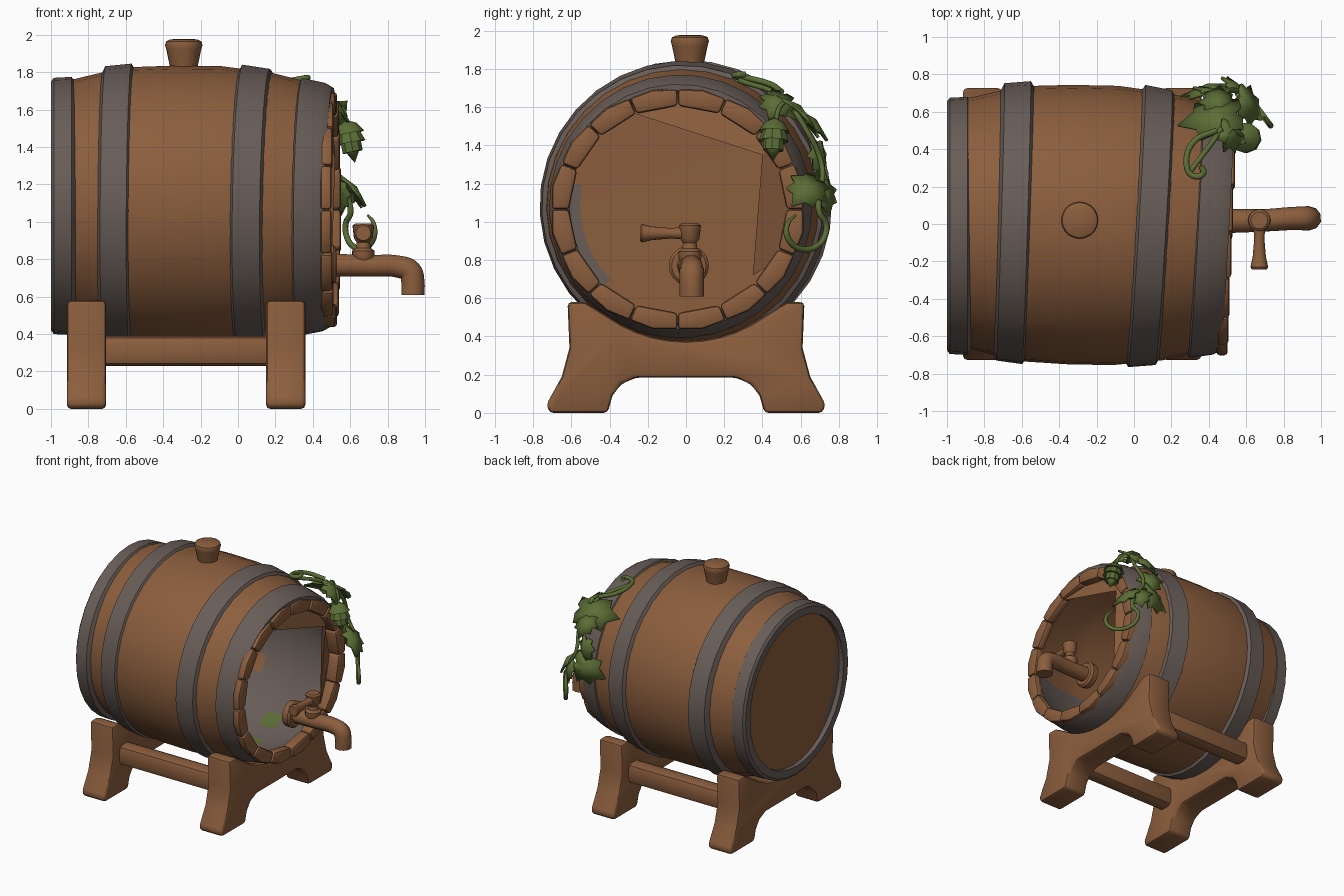
import bpy, bmesh, math
from mathutils import Vector, Matrix

if "Cube" in bpy.data.objects:
    bpy.data.objects.remove(bpy.data.objects["Cube"])


def material(name, rgb):
    m = bpy.data.materials.new(name)
    m.use_nodes = True
    m.diffuse_color = (*rgb, 1)
    bsdf = m.node_tree.nodes["Principled BSDF"]
    bsdf.inputs["Base Color"].default_value = (*rgb, 1)
    bsdf.inputs["Roughness"].default_value = 0.8
    return m


WOOD = material("warm wood", (0.26, 0.112, 0.047))
IRON = material("dull iron", (0.14, 0.11, 0.097))
LEAF = material("leaf green", (0.105, 0.153, 0.036))
CENTRE = Vector((0, -0.01, 1.085))
X, Y, Z = Vector((1, 0, 0)), Vector((0, 1, 0)), Vector((0, 0, 1))


def finish(name, bm, mats, angle=35):
    bmesh.ops.recalc_face_normals(bm, faces=bm.faces)
    me = bpy.data.meshes.new(name)
    bm.to_mesh(me)
    bm.free()
    for m in mats:
        me.materials.append(m)
    ob = bpy.data.objects.new(name, me)
    bpy.context.collection.objects.link(ob)
    bpy.ops.object.select_all(action='DESELECT')
    ob.select_set(True)
    bpy.context.view_layer.objects.active = ob
    bpy.ops.object.shade_smooth_by_angle(angle=math.radians(angle))
    return ob


def lathe(name, profile, mats, origin=CENTRE, axis=X, sides=32, closed=False, rule=None):
    """Turn (distance along axis, radius) points around an axis."""
    bm = bmesh.new()
    rings = []
    for t, r in profile:
        angles = [2 * math.pi * i / sides for i in range(sides)]
        rings.append([bm.verts.new((r * math.cos(a), r * math.sin(a), t)) for a in angles])
    pairs = list(zip(rings, rings[1:])) + ([(rings[-1], rings[0])] if closed else [])
    for a, b in pairs:
        for i in range(sides):
            j = (i + 1) % sides
            bm.faces.new((a[i], a[j], b[j], b[i]))
    bmesh.ops.remove_doubles(bm, verts=bm.verts, dist=1e-5)
    q = Z.rotation_difference(axis)
    bm.transform(Matrix.Translation(origin) @ q.to_matrix().to_4x4())
    if rule:
        for f in bm.faces:
            f.material_index = rule(f.calc_center_median() - origin)
    return finish(name, bm, mats)


def prism(name, outline, x0, x1, bevel):
    """Extrude a (y, z) outline from x0 to x1 with softened edges."""
    bm = bmesh.new()
    f = bm.faces.new([bm.verts.new((x0, y, z)) for y, z in outline])
    ext = bmesh.ops.extrude_face_region(bm, geom=[f])["geom"]
    bmesh.ops.translate(bm, vec=(x1 - x0, 0, 0),
                        verts=[v for v in ext if isinstance(v, bmesh.types.BMVert)])
    bmesh.ops.recalc_face_normals(bm, faces=bm.faces)
    edges = [e for e in bm.edges if e.calc_face_angle(0) > 0.4]
    bmesh.ops.bevel(bm, geom=edges, offset=bevel, segments=2, profile=0.5, affect='EDGES')
    return finish(name, bm, [WOOD], 40)


def tube(name, pts, radius, mat, radii=None):
    cu = bpy.data.curves.new(name, 'CURVE')
    cu.dimensions = '3D'
    cu.bevel_depth = radius
    cu.bevel_resolution = 3
    cu.resolution_u = 6
    cu.use_fill_caps = True
    sp = cu.splines.new('BEZIER')
    sp.bezier_points.add(len(pts) - 1)
    for i, (bp, p) in enumerate(zip(sp.bezier_points, pts)):
        bp.co = p
        bp.handle_left_type = bp.handle_right_type = 'AUTO'
        bp.radius = radii[i] if radii else 1
    cu.materials.append(mat)
    ob = bpy.data.objects.new(name, cu)
    bpy.context.collection.objects.link(ob)


def slot(c):
    return math.floor(math.degrees(math.atan2(c.z, c.y)) / 11.25)


def lining_colour(c):
    """Iron lining, wood on the upper right side, a few odd patches."""
    if 0 < c.x < 0.15 and slot(c) in (-8, -6):
        return 2
    if (-0.35 < c.x < -0.2 and slot(c) == -3) or (c.y < 0 and c.z > 0):
        return 0
    return 1


def head_colour(c):
    """Wood head with a crescent of iron at its lower right edge."""
    return int(math.hypot(c.y, c.z) > 0.54 and (slot(c) == 15 or -16 <= slot(c) < -12))


# Barrel shell, lining and back head
LEAN = Vector((1, -0.02, -0.01)).normalized()
lathe("barrel_body", [(-0.98, 0.655), (-0.88, 0.67), (-0.74, 0.705), (-0.57, 0.737), (-0.35, 0.747),
                      (-0.1, 0.747), (0.17, 0.715), (0.32, 0.678), (0.5, 0.625)], [WOOD], axis=LEAN)
lathe("barrel_lining", [(-0.96, 0.62), (-0.5, 0.69), (-0.33, 0.69), (-0.2, 0.69), (0, 0.69),
                        (0.15, 0.68), (0.46, 0.59), (0.5, 0.625)],
      [WOOD, IRON, LEAF], axis=LEAN, rule=lining_colour)
lathe("back_head", [(-0.97, 0), (-0.965, 0.545), (-0.965, 0.63)], [WOOD, IRON], rule=head_colour)

# Iron hoops, each with its slight lean
HOOPS = {
    "back_hoop": (0, [(-1, 0.605), (-1, 0.665), (-0.985, 0.685), (-0.89, 0.69), (-0.87, 0.66), (-0.95, 0.605)]),
    "rear_middle_hoop": (0.03, [(-0.74, 0.69), (-0.715, 0.742), (-0.575, 0.757), (-0.55, 0.72)]),
    "front_middle_hoop": (0.06, [(-0.005, 0.725), (0.015, 0.757), (0.16, 0.737), (0.18, 0.7)]),
    "front_hoop": (0.055, [(0.32, 0.66), (0.335, 0.69), (0.46, 0.665), (0.5, 0.642), (0.5, 0.61)]),
}
for name, (lean, profile) in HOOPS.items():
    lathe(name, profile, [IRON], axis=Vector((1, -lean, -lean / 4)).normalized(), closed=True)

# Stave ends around the open front
STAVES = 16
for i in range(STAVES):
    mid = 2 * math.pi * (i + 0.5) / STAVES
    half = math.pi / STAVES - 0.002
    ring = [(r, mid + s * half) for r, s in ((0.55, -1), (0.637, -1), (0.647, 0), (0.637, 1), (0.55, 1))]
    outline = [(1.035 * r * math.cos(a) - 0.043, 1.065 + 0.985 * r * math.sin(a)) for r, a in ring]
    prism(f"stave_end_{i + 1}", outline, 0.44, 0.525 + 0.025 * math.cos(mid), 0.018)

# Remaining boards of the broken front head
for name, pts in {
    "upper_head_board": [(0.5, -0.28, 1.57), (0.45, -0.1, 1.66), (0.45, 0.25, 1.6),
                         (0.45, 0.45, 1.42), (0.52, 0.4, 1.35)],
    "side_head_board": [(0.52, 0.4, 1.35), (0.45, 0.45, 1.42), (0.45, 0.57, 1.1),
                        (0.45, 0.48, 0.8), (0.5, 0.35, 0.72)],
}.items():
    bm = bmesh.new()
    bm.faces.new([bm.verts.new(p) for p in pts])
    finish(name, bm, [WOOD])

# Bung
lathe("bung", [(0, 0), (0, 0.07), (0.11, 0.093), (0.135, 0.1), (0.155, 0.094), (0.166, 0.07), (0.168, 0)],
      [WOOD], Vector((-0.29, 0.02, 1.81)), Z, 20)

# Stand: two cradle legs and two rails
side = [(0.53, 0.58), (0.62, 0.58), (0.61, 0.34), (0.65, 0.19), (0.73, 0.045), (0.715, 0),
        (0.41, 0), (0.385, 0.09), (0.34, 0.15), (0.26, 0.185)]
cradle = []
for i in range(1, 12):
    a = math.radians(-133 + i * 86 / 12)
    cradle.append((0.71 * math.cos(a), 1.085 + 0.71 * math.sin(a)))
leg = side + [(-y, z) for y, z in reversed(side)] + cradle
prism("back_leg", leg, -0.915, -0.705, 0.022)
prism("front_leg", leg, 0.15, 0.36, 0.022)
for label, s in (("left", 1), ("right", -1)):
    rail = [(s * 0.46 + dy, 0.31 + dz) for dy, dz in ((-0.07, -0.08), (0.07, -0.08),
                                                     (0.07, 0.08), (-0.07, 0.08))]
    prism(f"{label}_rail", rail, -0.76, 0.21, 0.04)

# Tap: flange, spout, valve and handle
tap = Vector((0.46, 0.015, 0.77))
lathe("tap_flange", [(0, 0), (0, 0.1), (0.05, 0.105), (0.065, 0.09), (0.07, 0)], [WOOD], tap, X, 20)
tube("tap_spout", [(0.45, 0.015, 0.77), (0.7, 0.02, 0.765), (0.86, 0.03, 0.76), (0.92, 0.03, 0.735),
                   (0.935, 0.03, 0.68), (0.935, 0.03, 0.61)], 0.065, WOOD, [1, 0.92, 0.95, 1, 1, 1])
lathe("tap_valve", [(0, 0.05), (0.02, 0.06), (0.055, 0.06), (0.07, 0.04), (0.1, 0.035), (0.12, 0.05),
                    (0.19, 0.058), (0.2, 0.045), (0.2, 0)], [WOOD], Vector((0.67, 0.02, 0.79)), Z, 20)
lathe("tap_handle", [(0, 0), (0, 0.035), (0.1, 0.027), (0.2, 0.036), (0.25, 0.048), (0.262, 0.04),
                     (0.262, 0)], [WOOD], Vector((0.67, 0.02, 0.94)), -Y, 16)

# Vine stems and curling tendrils
tube("vine_stem", [(0.3, 0.28, 1.74), (0.46, 0.5, 1.65), (0.52, 0.63, 1.48), (0.5, 0.71, 1.3),
                   (0.57, 0.71, 1.17)], 0.014, LEAF)
tube("upper_tendril", [(0.44, 0.5, 1.68), (0.32, 0.44, 1.72), (0.28, 0.33, 1.75), (0.31, 0.26, 1.76),
                       (0.37, 0.27, 1.77), (0.36, 0.31, 1.77)], 0.016, LEAF)
curl = []
for i in range(9):
    a = math.radians(50 - i * 36)
    r = 0.12 - 0.004 * i
    y = 0.62 + r * math.cos(a)
    curl.append((0.57 + 0.75 * (0.74 - y), y, 0.96 + r * math.sin(a)))
tube("lower_tendril", [(0.58, 0.7, 1.15)] + curl, 0.016, LEAF, [1] * 8 + [0.7, 0.4])

# Lobed leaves: base position, tip direction, outward normal, length
HALF = [(0.12, -0.12), (0.35, -0.1), (0.32, 0.08), (0.58, 0.25), (0.36, 0.38), (0.42, 0.65), (0.19, 0.7)]


def leaf(name, base, tip, normal, size):
    tip = Vector(tip).normalized()
    across = tip.cross(Vector(normal)).normalized()
    up = across.cross(tip)
    flat = [(0, 0)] + HALF + [(0, 1)] + [(-x, y) for x, y in reversed(HALF)]
    bm = bmesh.new()

    def point(x, y, h):
        return bm.verts.new(Vector(base) + size * (across * x + tip * y + up * h))

    rim = [point(x, y, -0.3 * x * x - 0.15 * y * y) for x, y in flat]
    hub = point(0, 0.35, 0.08)
    for i in range(len(rim)):
        bm.faces.new((hub, rim[i], rim[(i + 1) % len(rim)]))
    ob = finish(name, bm, [LEAF])
    mod = ob.modifiers.new("thickness", 'SOLIDIFY')
    mod.thickness = 0.016
    mod.offset = 0


LEAVES = [
    ((0.54, 0.59, 1.58), (-0.9, -0.1, 0.05), (0.2, 0.65, 0.7), 0.31),
    ((0.48, 0.5, 1.66), (0.6, -0.3, -0.5), (0.5, 0.2, 0.8), 0.18),
    ((0.44, 0.62, 1.56), (0.1, 0.7, -0.6), (0, 0.6, 0.7), 0.18),
    ((0.42, 0.69, 1.4), (0.05, 0.2, -0.9), (0.4, 0.85, 0.2), 0.19),
    ((0.48, 0.73, 1.22), (-0.8, -0.05, -0.3), (0.2, 0.9, 0.3), 0.25),
    ((0.57, 0.68, 1.21), (0.5, -0.45, -0.4), (0.6, 0.3, 0.7), 0.21),
    ((0.54, 0.71, 1.2), (0.15, 0.3, -0.9), (0.7, 0.6, 0.3), 0.17),
]
for i, spec in enumerate(LEAVES):
    leaf(f"vine_leaf_{i + 1}", *spec)

# Hop cone with overlapping tiers
TIERS = [(0, 0.01), (0.02, 0.05), (0.07, 0.083), (0.065, 0.06), (0.12, 0.08), (0.115, 0.055),
         (0.17, 0.055), (0.165, 0.038), (0.23, 0.0)]
lathe("hop_cone", TIERS, [LEAF], Vector((0.58, 0.465, 1.54)), Vector((0.2, -0.05, -1)).normalized(), 9)
tube("hop_stalk", [(0.5, 0.53, 1.63), (0.56, 0.49, 1.6), (0.58, 0.47, 1.53)], 0.012, LEAF)
